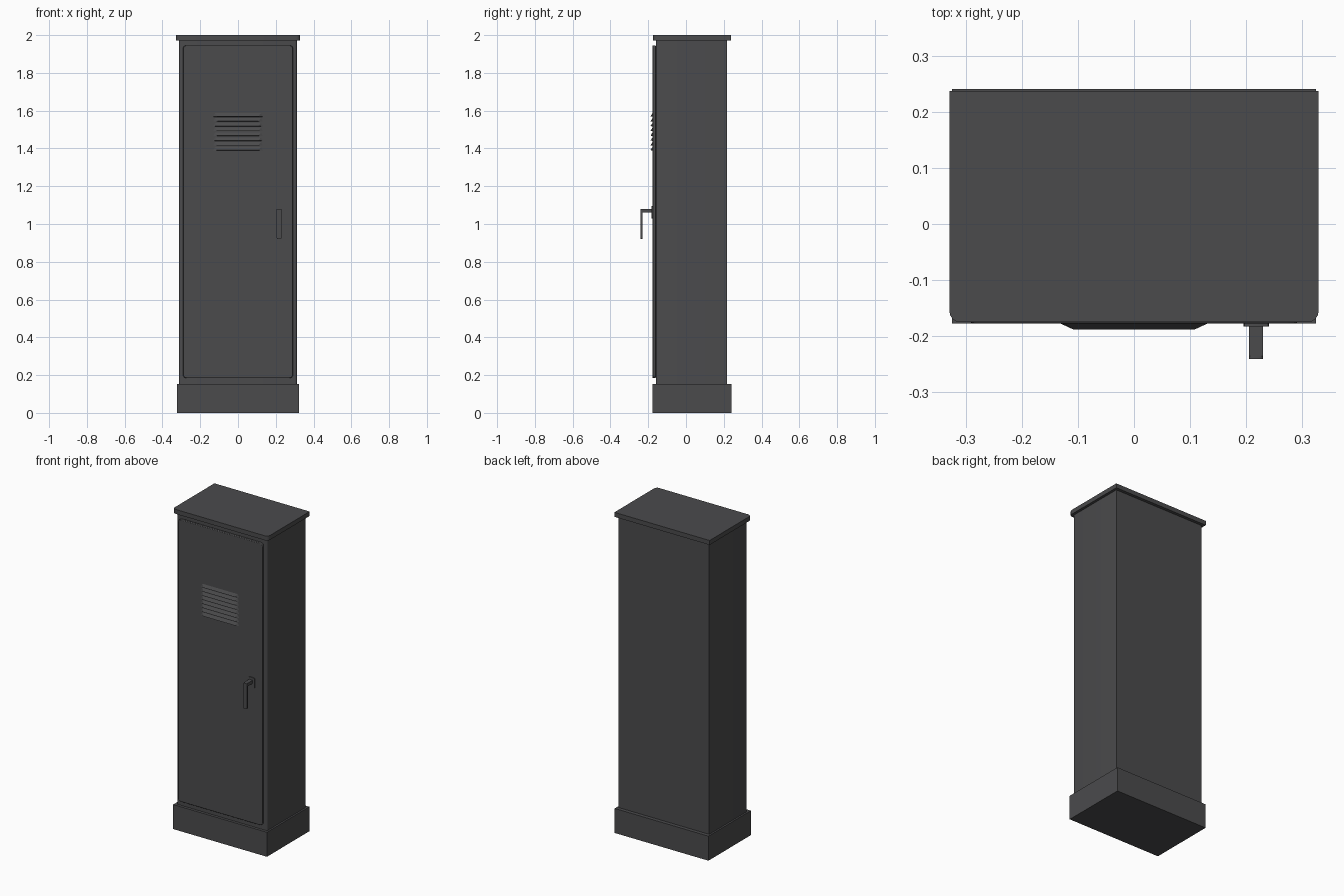
import bpy
import bmesh
import math
from mathutils import Vector

old = bpy.data.objects.get("Cube")
if old:
    bpy.data.objects.remove(old, do_unlink=True)

paint = bpy.data.materials.new("dark grey paint")
paint.use_nodes = True
GREY = (0.07, 0.07, 0.073, 1)
paint.diffuse_color = GREY
paint.node_tree.nodes["Principled BSDF"].inputs["Base Color"].default_value = GREY


def finish(name, bm):
    bmesh.ops.recalc_face_normals(bm, faces=bm.faces)
    mesh = bpy.data.meshes.new(name)
    bm.to_mesh(mesh)
    bm.free()
    mesh.materials.append(paint)
    obj = bpy.data.objects.new(name, mesh)
    bpy.context.collection.objects.link(obj)
    return obj


def box(name, x, y, z, radius=0, rounded=None, segments=4):
    """Box between (min, max) pairs; rounds the edges chosen by a rule."""
    bm = bmesh.new()
    bmesh.ops.create_cube(bm, size=1)
    for v in bm.verts:
        v.co = [span[0] if c < 0 else span[1] for c, span in zip(v.co, (x, y, z))]
    if radius:
        mid_y = sum(y) / 2
        edges = [e for e in bm.edges if rounded(e, mid_y)]
        bmesh.ops.bevel(bm, geom=edges, offset=radius, segments=segments,
                        profile=0.5, affect='EDGES')
    return finish(name, bm)


def direction(edge):
    return (edge.verts[1].co - edge.verts[0].co).normalized()


def front_upright(edge, mid_y):
    return abs(direction(edge).z) > 0.9 and all(v.co.y < mid_y for v in edge.verts)


def along_depth(edge, mid_y):
    return abs(direction(edge).y) > 0.9


# Plinth, cabinet body and lid
box("plinth", (-0.324, 0.324), (-0.177, 0.241), (0, 0.153))
box("cabinet_body", (-0.313, 0.313), (-0.16, 0.218), (0.153, 1.972),
    0.012, front_upright)
box("lid", (-0.329, 0.329), (-0.175, 0.237), (1.972, 2.0), 0.02, front_upright)

# Door with rounded corners and a softened front rim
door = box("door", (-0.291, 0.291), (-0.177, -0.16), (0.184, 1.946),
           0.018, along_depth)
rim = door.modifiers.new("rim", 'BEVEL')
rim.width = 0.003
rim.segments = 2
rim.limit_method = 'ANGLE'
rim.angle_limit = math.radians(60)


# Pressed vent hoods: sloping top, open-looking ledge at the lower edge
def louver(name, z):
    bm = bmesh.new()
    back, front = -0.1765, -0.188
    points = [(-0.133, back, z), (0.133, back, z),
              (0.108, front, z + 0.002), (-0.108, front, z + 0.002),
              (-0.122, back, z + 0.02), (0.122, back, z + 0.02)]
    a, b, c, d, e, f = [bm.verts.new(Vector(p)) for p in points]
    for face in ((a, b, c, d), (d, c, f, e), (a, d, e), (b, f, c), (a, e, f, b)):
        bm.faces.new(face)
    return finish(name, bm)


for i in range(8):
    louver(f"vent_louver_{i + 1}", 1.389 + i * 0.0255)

# Lever handle: back plate, stem and hanging grip
box("handle_plate", (0.195, 0.241), (-0.183, -0.176), (1.03, 1.095),
    0.006, along_depth, 2)
box("handle_stem", (0.205, 0.23), (-0.235, -0.182), (1.06, 1.08))
box("handle_grip", (0.205, 0.23), (-0.241, -0.231), (0.92, 1.08),
    0.006, along_depth, 3)

# Smooth the rounded corners, keep the sharp edges
bpy.ops.object.select_all(action='DESELECT')
for obj in bpy.context.collection.objects:
    if obj.type == 'MESH' and paint.name in obj.data.materials:
        obj.select_set(True)
        bpy.context.view_layer.objects.active = obj
bpy.ops.object.shade_smooth_by_angle(angle=math.radians(30))
